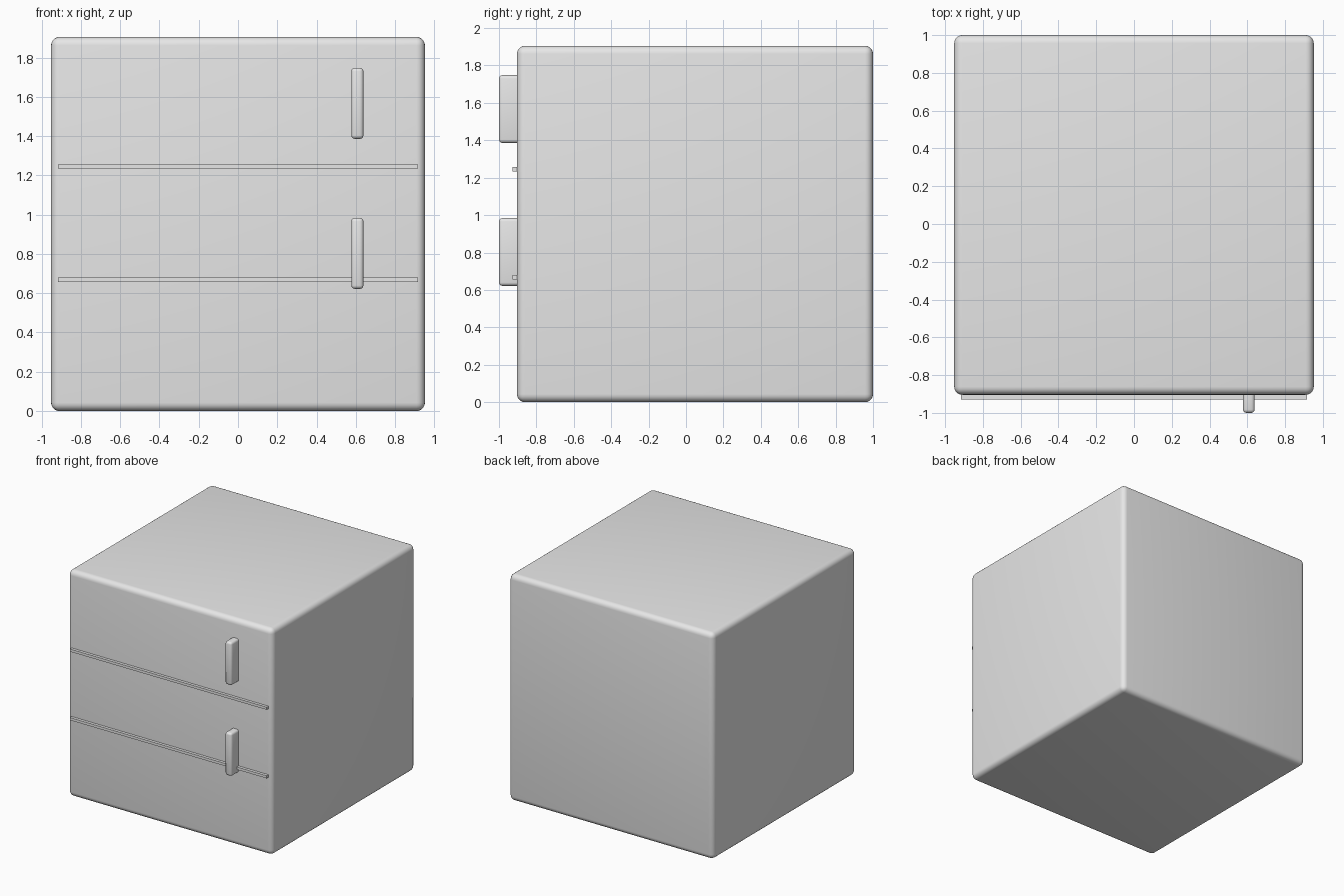
import bpy
import math

cube = bpy.data.objects.get("Cube")
if cube:
    bpy.data.objects.remove(cube, do_unlink=True)

# Single light grey finish
grey = bpy.data.materials.new("light_grey")
grey.use_nodes = True
colour = (0.8, 0.8, 0.8, 1)
grey.diffuse_color = colour
grey.node_tree.nodes["Principled BSDF"].inputs["Base Color"].default_value = colour


def box(name, low, high, bevel=0, segments=4):
    """Box between two corners, with optional rounded edges."""
    centre = [(a + b) / 2 for a, b in zip(low, high)]
    bpy.ops.mesh.primitive_cube_add(size=1, location=centre)
    ob = bpy.context.object
    ob.name = ob.data.name = name
    ob.scale = [b - a for a, b in zip(low, high)]
    bpy.ops.object.transform_apply(location=False, rotation=False, scale=True)
    ob.data.materials.append(grey)
    if bevel:
        mod = ob.modifiers.new("rounded_edges", 'BEVEL')
        mod.width = bevel
        mod.segments = segments
        bpy.ops.object.modifier_apply(modifier=mod.name)
        bpy.ops.object.shade_smooth_by_angle(angle=math.radians(35))
    return ob


FRONT = -0.904

# Cabinet body with softly rounded edges
box("body", (-0.952, FRONT, 0), (0.952, 1, 1.905), 0.043, 5)

# Thin rails dividing the front into three compartments
for name, z in (("lower_divider", 0.668), ("upper_divider", 1.245)):
    box(name, (-0.916, FRONT - 0.024, z - 0.011), (0.916, FRONT + 0.02, z + 0.011))

# Upright handles on the left of the front
for name, z in (("lower_handle", 0.803), ("upper_handle", 1.567)):
    box(name, (0.577, -1, z - 0.181), (0.639, FRONT + 0.096, z + 0.181), 0.018, 3)
